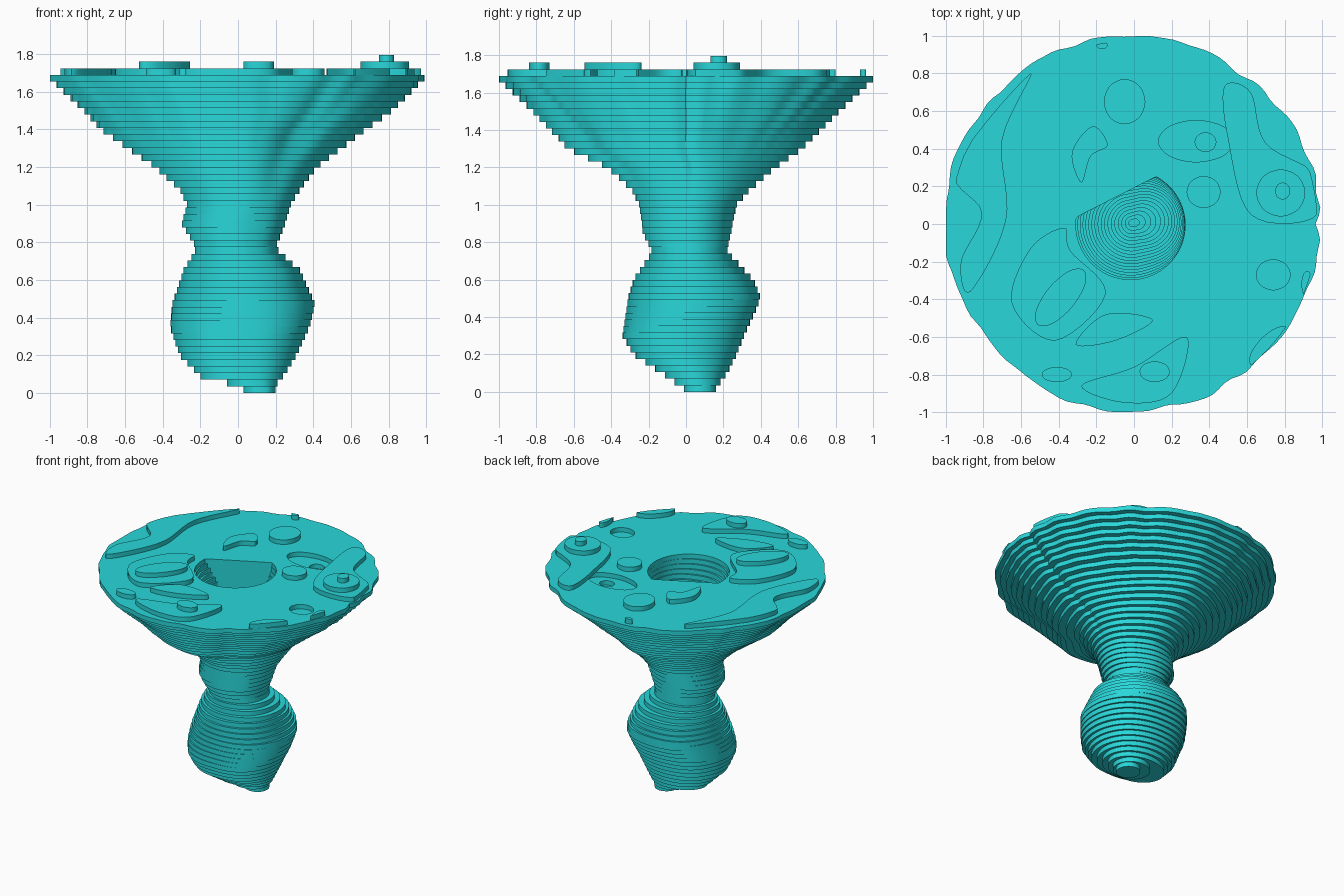
import bpy, bmesh, math
from mathutils import Vector, noise

if "Cube" in bpy.data.objects:
    bpy.data.objects.remove(bpy.data.objects["Cube"])

N = 144
H = 1.795 / 51            # thickness of one layer
TOP = 48                  # number of layers up to the plate surface

mat = bpy.data.materials.new("teal")
mat.diffuse_color = (0.022, 0.68, 0.70, 1)
mat.use_nodes = True
mat.node_tree.nodes["Principled BSDF"].inputs["Base Color"].default_value = mat.diffuse_color

# silhouette extents: (z, low, high) seen from the front and from the right
FRONT = [(.018, .03, .20), (.053, -.06, .21), (.088, -.2, .24), (.2, -.31, .31),
         (.35, -.36, .38), (.47, -.35, .41), (.65, -.29, .33), (.77, -.22, .2),
         (.9, -.3, .25), (1, -.27, .28), (1.08, -.31, .33), (1.2, -.44, .42),
         (1.4, -.73, .68), (1.5, -.82, .82), (1.67, -1, .99)]
SIDE = [(.018, -.01, .16), (.1, -.13, .22), (.2, -.28, .27), (.3, -.34, .31),
        (.5, -.31, .4), (.6, -.28, .36), (.75, -.18, .22), (.85, -.23, .24),
        (1, -.25, .27), (1.08, -.29, .34), (1.2, -.42, .48), (1.3, -.63, .62),
        (1.5, -.82, .82), (1.67, -1, 1)]


def sample(table, z):
    for a, b in zip(table, table[1:]):
        if z <= b[0]:
            t = max(0, (z - a[0]) / (b[0] - a[0]))
            return [a[k] + t * (b[k] - a[k]) for k in (1, 2)]
    return table[-1][1:]


def fit(vals, lo, hi):
    a, b = min(vals), max(vals)
    return [lo + (v - a) / (b - a) * (hi - lo) for v in vals]


def dist(a, deg):
    return (a - math.radians(deg) + math.pi) % (2 * math.pi) - math.pi


def outer_ring(z):
    # wobbly outline, squarer in the middle of the funnel, fitted to the silhouettes
    flare = max(0, 1 - abs(z - 1.36) / .34)
    rim = max(0, min(1, (z - 1.2) / .4))
    bulb = max(0, 1 - abs(z - .35) / .4)
    notch = max(0, min(1, (z - 1) / .2))
    xs, ys = [], []
    for i in range(N):
        a = 2 * math.pi * i / N
        c, s = math.cos(a), math.sin(a)
        p = 2 - .5 * flare * (1 if c > 0 and s > 0 else .35) + bulb * (.3 if c * s < 0 else .08)
        r = (abs(c) ** p + abs(s) ** p) ** (-1 / p)
        r *= 1 + .03 * (1 - rim) * noise.noise(Vector((c * 1.5, s * 1.5, z * 2)))
        r *= 1 + .025 * rim * noise.noise(Vector((c * 7, s * 7, z * 2)))
        r -= .03 * notch * math.exp(-(dist(a, 0) / .05) ** 2)
        r -= .09 * flare * math.exp(-(dist(a, -58) / .2) ** 2)
        r -= .02 * rim * math.exp(-(dist(a, 225) / .4) ** 2)
        xs.append(r * c)
        ys.append(r * s)
    return list(zip(fit(xs, *sample(FRONT, z)), fit(ys, *sample(SIDE, z))))


def pit_ring(t):
    # round bowl outline, steep on the right, cut straight on its back left side
    pts = []
    for i in range(N):
        a = 2 * math.pi * i / N
        r = .29 * (1 - t ** (1.15 + 1.2 * max(0, math.cos(a - .2)) ** 2))
        r *= 1 + .05 * math.cos(a - 3.9)
        k = math.cos(a - math.radians(117))
        if k > .1:
            r = min(r, .163 / k)
        pts.append((r * math.cos(a) - .008, r * math.sin(a) + .005))
    return pts


def finish(bm, name):
    bmesh.ops.recalc_face_normals(bm, faces=bm.faces)
    me = bpy.data.meshes.new(name)
    bm.to_mesh(me)
    bm.free()
    ob = bpy.data.objects.new(name, me)
    bpy.context.collection.objects.link(ob)
    me.materials.append(mat)
    return ob


def smooth_loop(pts, steps=7):
    out, n = [], len(pts)
    P = [Vector(p) for p in pts]
    for i in range(n):
        a, b, c, d = P[i - 1], P[i], P[(i + 1) % n], P[(i + 2) % n]
        for k in range(steps):
            t = k / steps
            v = .5 * (2 * b + (c - a) * t + (2 * a - 5 * b + 4 * c - d) * t * t
                      + (3 * b - a - 3 * c + d) * t ** 3)
            if v.length > .975:
                v = v.normalized() * .975
            out.append(v)
    return out


def slab(name, pts, z0, z1):
    bm = bmesh.new()
    f = bm.faces.new([bm.verts.new((p[0], p[1], z0)) for p in smooth_loop(pts)])
    ext = bmesh.ops.extrude_face_region(bm, geom=[f], use_keep_orig=True)
    for v in ext["geom"]:
        if isinstance(v, bmesh.types.BMVert):
            v.co.z = z1
    return finish(bm, name)


def oval(x, y, rx, ry, turn=0):
    c, s = math.cos(math.radians(turn)), math.sin(math.radians(turn))
    ring = [(rx * math.cos(a * math.pi / 4), ry * math.sin(a * math.pi / 4)) for a in range(8)]
    return [(x + u * c - v * s, y + u * s + v * c) for u, v in ring]


# layered body: stepped outside, flat plate, stepped pit
rings = []
for i in range(TOP):
    o = outer_ring((i + .5) * H)
    rings += [(o, i * H), (o, (i + 1) * H)]
DEEP = 18
for j in range(DEEP):
    o = pit_ring(j / DEEP)
    rings += [(o, (TOP - j) * H), (o, (TOP - j - 1) * H)]
bm = bmesh.new()
loops = [[bm.verts.new((x, y, z)) for x, y in o] for o, z in rings]
for a, b in zip(loops, loops[1:]):
    for i in range(N):
        k = (i + 1) % N
        bm.faces.new((a[i], a[k], b[k], b[i]))
bm.faces.new(loops[0][::-1])
bm.faces.new(loops[-1])
body = finish(bm, "layered_body")

# hollows in the plate
S = TOP * H
for i, (shape, depth) in enumerate([((.33, .44, .2, .11), 1), ((.38, .435, .055, .05), 2),
                                    ((.74, -.27, .09, .08), 1)]):
    cut = slab("hollow_cutter_%d" % i, oval(*shape), S - depth * H, S + .1)
    mod = body.modifiers.new("hollow", "BOOLEAN")
    mod.operation, mod.solver, mod.object = "DIFFERENCE", "EXACT", cut
    bpy.context.view_layer.objects.active = body
    bpy.ops.object.modifier_apply(modifier=mod.name)
    bpy.data.objects.remove(cut)

# raised islands on the plate
slab("west_island", [(-.55, .8), (-.7, .45), (-.68, .02), (-.87, -.36), (-.92, -.2),
                     (-.81, .06), (-.95, .3)], S, S + H)
slab("southwest_island", [(-.37, -.02), (-.55, -.13), (-.65, -.42), (-.42, -.62),
                          (-.15, -.37), (-.34, -.14)], S, S + H)
slab("south_island", [(-.31, -.64), (-.15, -.48), (.1, -.51), (-.1, -.62)], S, S + H)
slab("south_strip", [(-.28, -.86), (0, -.76), (.28, -.6), (.2, -.9), (-.05, -.95)], S, S + H)
slab("east_island", [(.48, .73), (.62, .7), (.7, .43), (.97, .26), (.95, .03), (.62, .05), (.5, .45)], S, S + H)
slab("northwest_island", [(-.33, .38), (-.22, .52), (-.14, .42), (-.23, .36), (-.28, .22)], S, S + H)

# rounded islands on each level: (x, y, rx, ry, turn), level
for name, shape, level in [("north_island", (-.05, .65, .11, .12), 0),
                           ("middle_island", (.37, .17, .09, .085), 0),
                           ("southeast_island", (.72, -.65, .14, .06, 45), 0),
                           ("north_rim_island", (-.17, .95, .03, .02), 0),
                           ("south_rim_island", (-.41, -.8, .08, .04), 0),
                           ("east_rim_island", (.92, -.32, .03, .07), 0),
                           ("southwest_upper", (-.39, -.39, .19, .08, 50), 1),
                           ("south_upper", (.11, -.785, .08, .055), 1),
                           ("east_upper", (.78, .165, .13, .125), 1),
                           ("east_peak", (.79, .175, .04, .045), 2)]:
    slab(name, oval(*shape), S + level * H, S + (level + 1) * H)

for ob in list(bpy.data.objects):
    bpy.ops.object.select_all(action="DESELECT")
    ob.select_set(True)
    bpy.context.view_layer.objects.active = ob
    bpy.ops.object.shade_smooth_by_angle(angle=math.radians(30))
